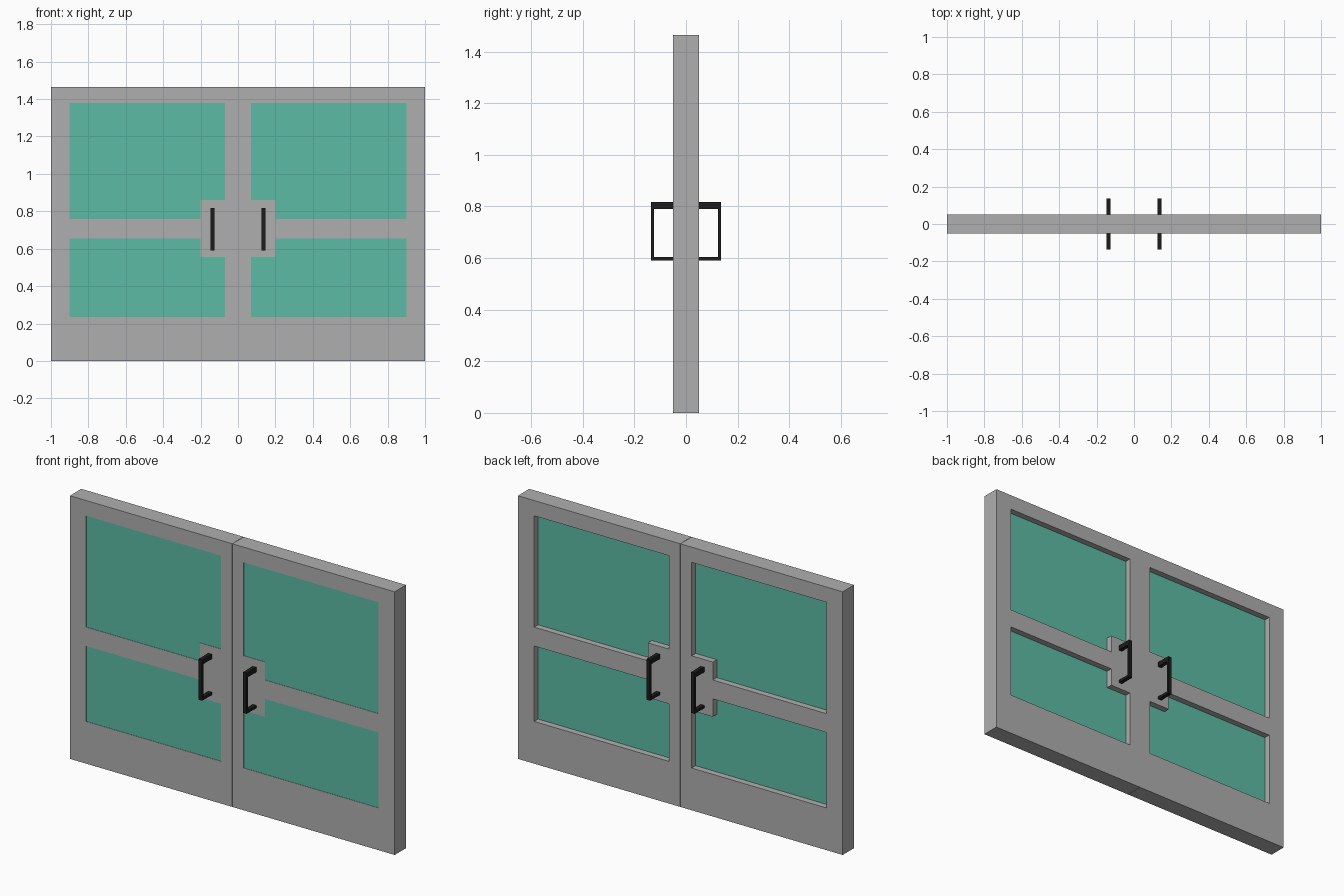
import bpy, bmesh

if "Cube" in bpy.data.objects:
    bpy.data.objects.remove(bpy.data.objects["Cube"])


def material(name, rgb):
    m = bpy.data.materials.new(name)
    m.diffuse_color = (*rgb, 1)
    m.use_nodes = True
    m.node_tree.nodes["Principled BSDF"].inputs["Base Color"].default_value = m.diffuse_color
    return m


GREY = material("grey frame", (0.43, 0.43, 0.43))
GREEN = material("green glass", (0.11, 0.50, 0.38))
BLACK = material("black metal", (0.012, 0.012, 0.012))

HEIGHT, HALF = 1.465, 0.05


def finish(name, bm, mat):
    bmesh.ops.recalc_face_normals(bm, faces=bm.faces)
    mesh = bpy.data.meshes.new(name)
    bm.to_mesh(mesh)
    bm.free()
    mesh.materials.append(mat)
    ob = bpy.data.objects.new(name, mesh)
    bpy.context.collection.objects.link(ob)
    return ob


def add_box(bm, lo, hi):
    verts = bmesh.ops.create_cube(bm, size=1)["verts"]
    for v in verts:
        v.co = [(a + b) / 2 + c * (b - a) for a, b, c in zip(lo, hi, v.co)]


def is_opening(x, z):
    """Two window openings, notched around the lock plate."""
    window = 0.07 < x < 0.90 and (0.235 < z < 0.655 or 0.76 < z < 1.38)
    lock_plate = x < 0.20 and 0.555 < z < 0.86
    return window and not lock_plate


def door_frame(side, label):
    # Grid of cells with the openings left out, extruded to the door depth
    xs = [0.001, 0.07, 0.20, 0.90, 1.0]
    zs = [0, 0.235, 0.555, 0.655, 0.76, 0.86, 1.38, HEIGHT]
    bm = bmesh.new()
    grid = [[bm.verts.new((side * x, -HALF, z)) for z in zs] for x in xs]
    for i in range(len(xs) - 1):
        for j in range(len(zs) - 1):
            if not is_opening((xs[i] + xs[i + 1]) / 2, (zs[j] + zs[j + 1]) / 2):
                bm.faces.new((grid[i][j], grid[i + 1][j],
                              grid[i + 1][j + 1], grid[i][j + 1]))
    ext = bmesh.ops.extrude_face_region(bm, geom=bm.faces[:])
    for v in ext["geom"]:
        if isinstance(v, bmesh.types.BMVert):
            v.co.y = HALF
    finish(label + "_door_frame", bm, GREY)


def door_glass(side, label):
    # Glass sheet held inside the frame, almost flush with the front
    bm = bmesh.new()
    x0, x1 = sorted((side * 0.004, side * 0.996))
    add_box(bm, (x0, -0.048, 0.004), (x1, 0.015, HEIGHT - 0.004))
    finish(label + "_door_glass", bm, GREEN)


def handle(side, face, label):
    # Upright grip with two arms reaching the door
    bm = bmesh.new()
    x0, x1 = side * 0.137 - 0.011, side * 0.137 + 0.011
    for near, far, z0, z1 in ((0.124, 0.135, 0.59, 0.817),
                              (0.045, 0.124, 0.79, 0.817),
                              (0.045, 0.124, 0.59, 0.605)):
        y0, y1 = sorted((face * near, face * far))
        add_box(bm, (x0, y0, z0), (x1, y1, z1))
    finish(label + "_handle", bm, BLACK)


for side, label in ((-1, "left"), (1, "right")):
    door_frame(side, label)
    door_glass(side, label)
    handle(side, -1, label + "_front")
    handle(side, 1, label + "_back")
